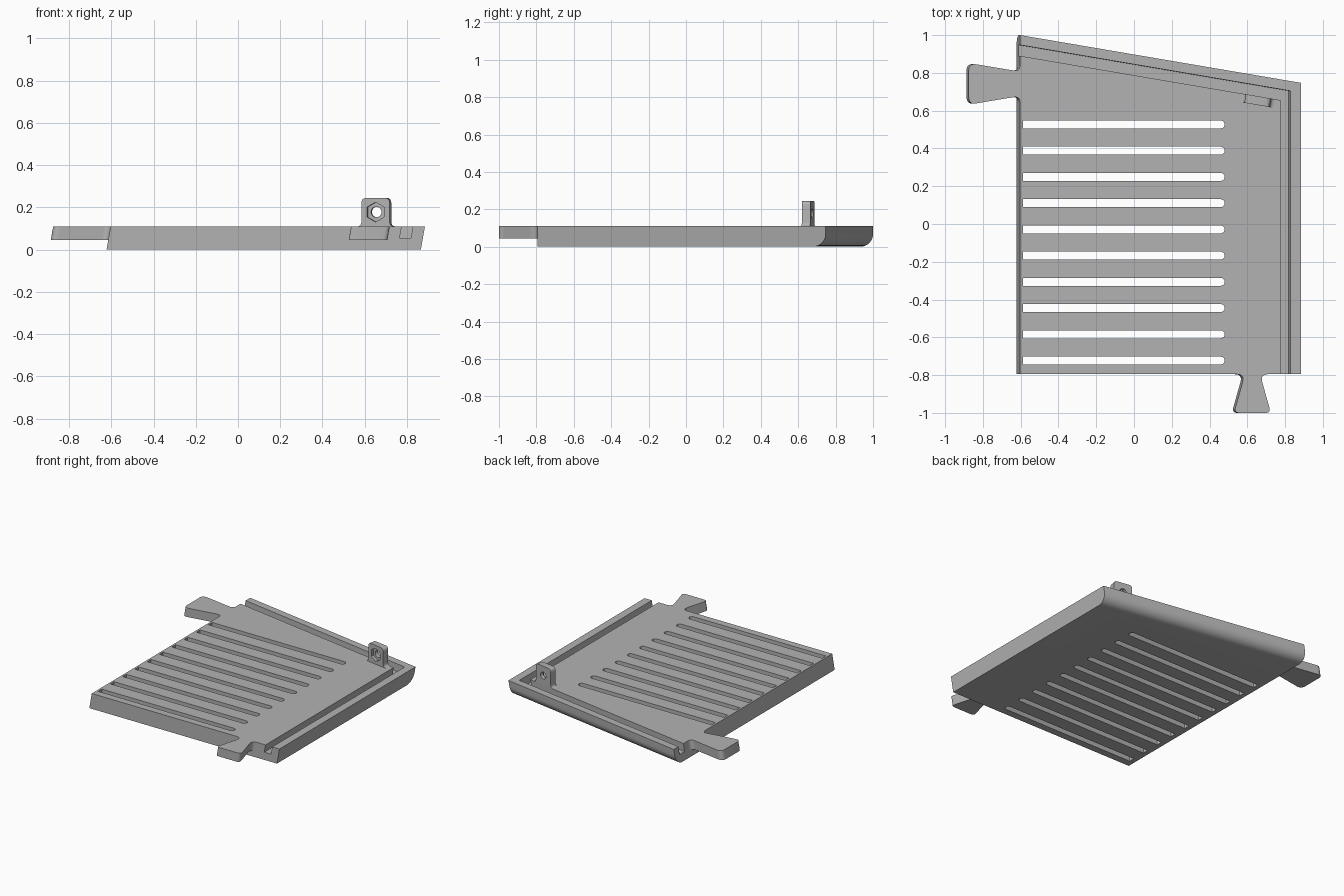
import bpy, bmesh, math
from mathutils import Matrix, Vector

cube = bpy.data.objects.get("Cube")
if cube:
    bpy.data.objects.remove(cube)

TOP = 0.11
LEAN = math.tan(math.radians(10))      # sides lean along x
FRONT, LEFT, RIGHT = -0.795, -0.603, 0.885
SLOPE = -0.17                          # slanted rear edge

grey = bpy.data.materials.new("plain grey")
grey.use_nodes = True
grey.diffuse_color = (0.45, 0.45, 0.45, 1)
grey.node_tree.nodes["Principled BSDF"].inputs["Base Color"].default_value = grey.diffuse_color


def rear(x, inset=0.0):
    return 1.0 - inset + SLOPE * (x - LEFT)


def rounded(corners, steps=6):
    """Outline from (x, y, radius) corners, each cut back by its radius."""
    out = []
    for i, (x, y, r) in enumerate(corners):
        p = Vector((x, y))
        if r == 0:
            out.append(p)
            continue
        a = p + (Vector(corners[i - 1][:2]) - p).normalized() * r
        b = p + (Vector(corners[(i + 1) % len(corners)][:2]) - p).normalized() * r
        for k in range(steps + 1):
            t = k / steps
            out.append(a * (1 - t) ** 2 + p * 2 * t * (1 - t) + b * t * t)
    return out


def prism(name, outline, z0, z1, lean=True, edit=None, matrix=None):
    bm = bmesh.new()
    base = bm.faces.new([bm.verts.new((p[0], p[1], z0)) for p in outline])
    top = bmesh.ops.extrude_face_region(bm, geom=[base])["geom"]
    bmesh.ops.translate(bm, vec=(0, 0, z1 - z0),
                        verts=[v for v in top if isinstance(v, bmesh.types.BMVert)])
    if edit:
        edit(bm)
    if lean:
        for v in bm.verts:
            v.co.x += (v.co.z - TOP) * LEAN
    if matrix:
        bm.transform(matrix)
    bmesh.ops.recalc_face_normals(bm, faces=bm.faces)
    me = bpy.data.meshes.new(name)
    bm.to_mesh(me)
    bm.free()
    me.materials.append(grey)
    ob = bpy.data.objects.new(name, me)
    bpy.context.collection.objects.link(ob)
    return ob


def activate(ob):
    bpy.ops.object.select_all(action='DESELECT')
    ob.select_set(True)
    bpy.context.view_layer.objects.active = ob


def carve(ob, cutter):
    activate(ob)
    mod = ob.modifiers.new("cut", 'BOOLEAN')
    mod.operation, mod.solver, mod.object = 'DIFFERENCE', 'EXACT', cutter
    bpy.ops.object.modifier_apply(modifier=mod.name)
    bpy.data.objects.remove(cutter)


def smooth(ob):
    activate(ob)
    bpy.ops.object.shade_smooth_by_angle(angle=math.radians(30))


def round_rear(bm):
    edges = [e for e in bm.edges
             if all(v.co.z < 0.01 and v.co.y > 0.5 for v in e.verts)]
    bmesh.ops.bevel(bm, geom=edges, offset=0.068, segments=10, profile=0.5, affect='EDGES')


# Plate with a rounded lower rear edge
plate = prism("slotted_plate", [(LEFT, FRONT), (RIGHT, FRONT), (RIGHT, rear(RIGHT)), (LEFT, rear(LEFT))],
              0, TOP, edit=round_rear)

# Groove along the right and rear edges, open at both ends
x_in, x_out, x_end = 0.775, 0.828, LEFT - 0.1
groove = [(x_in, FRONT - 0.1), (x_out, FRONT - 0.1), (x_out, rear(x_out, 0.052)),
          (x_end, rear(x_end, 0.052)), (x_end, rear(x_end, 0.11)), (x_in, rear(x_in, 0.11))]
carve(plate, prism("groove_cutter", groove, 0.055, 0.2))

# Row of ten through slots, square on one end and round on the other
for i in range(10):
    y, h = -0.723 + 0.1389 * i, 0.021
    end = [(0.459 + h * math.cos(a), y + h * math.sin(a))
           for a in (math.pi * (k / 10 - 0.5) for k in range(11))]
    carve(plate, prism("slot_cutter", [(-0.588, y + h), (-0.588, y - h)] + end, -0.1, 0.2, lean=False))
smooth(plate)


# Flared connector tabs
def tab(name, neck, neck_r, end, length, end_r, place):
    corners = [(neck, 0, neck_r), (end, length, end_r),
               (-end, length, end_r), (-neck, 0, neck_r)]
    # the base fillets run out along the plate edge
    spread = neck + neck_r
    corners = [(spread, 0, 0)] + corners + [(-spread, 0, 0)]
    smooth(prism(name, [place(p.x, p.y) for p in rounded(corners)], 0.045, TOP))


tab("front_tab", 0.04, 0.045, 0.098, 0.205, 0.03, lambda u, v: (0.627 + u, FRONT - v))
tab("side_tab", 0.065, 0.035, 0.11, 0.272, 0.04, lambda u, v: (LEFT - v, 0.742 + u))

# Upright lug with a hexagonal nut pocket and a bolt hole
turn = (Matrix.Translation((0.655, rear(0.655, 0.133), 0)) @ Matrix.Rotation(math.atan(SLOPE), 4, 'Z')
        @ Matrix.Rotation(math.pi / 2, 4, 'X'))
half, foot = 0.068, 0.09
shape = rounded([(-foot, TOP, 0), (-half, TOP, 0.022), (-half, 0.245, 0.025),
                 (half, 0.245, 0.025), (half, TOP, 0.022), (foot, TOP, 0)])
lug = prism("bolt_lug", shape, -0.023, 0.023, lean=False, matrix=turn)


def ring(n, r):
    return [(r * math.sin(2 * math.pi * k / n), 0.178 + r * math.cos(2 * math.pi * k / n)) for k in range(n)]


carve(lug, prism("nut_cutter", ring(6, 0.047), 0.003, 0.1, lean=False, matrix=turn))
carve(lug, prism("bolt_cutter", ring(24, 0.025), -0.1, 0.1, lean=False, matrix=turn))
smooth(lug)
